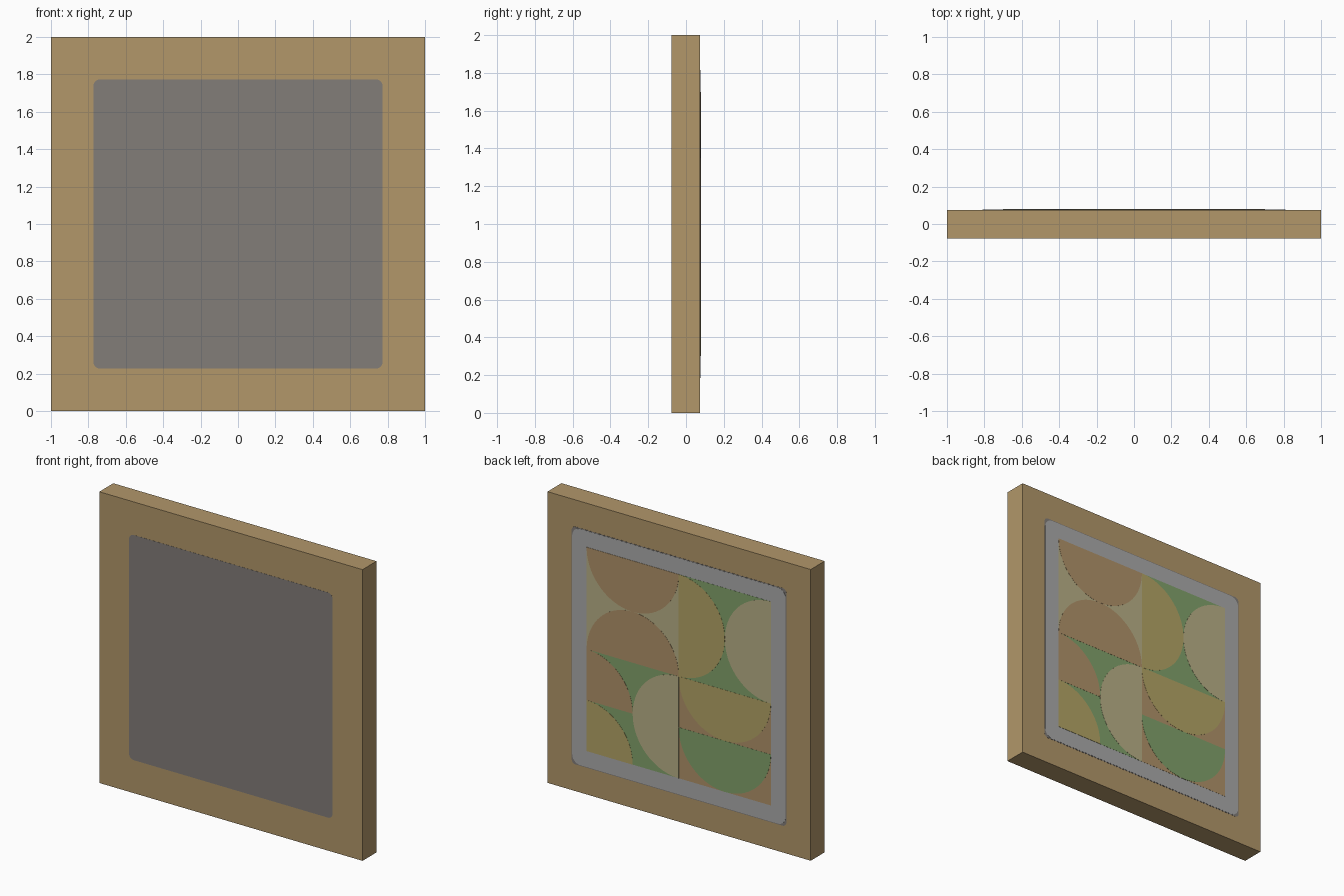
import bpy, bmesh, math

if "Cube" in bpy.data.objects:
    bpy.data.objects.remove(bpy.data.objects["Cube"])


def lin(c):
    c /= 255
    return c / 12.92 if c <= 0.04045 else ((c + 0.055) / 1.055) ** 2.4


def mat(name, r, g, b):
    m = bpy.data.materials.new(name)
    m.diffuse_color = (lin(r), lin(g), lin(b), 1)
    m.use_nodes = True
    m.node_tree.nodes["Principled BSDF"].inputs["Base Color"].default_value = m.diffuse_color
    return m


WOOD = mat("wood_brown", 178, 151, 106)
PANEL = mat("dark_grey", 130, 125, 121)
MOUNT = mat("light_grey", 171, 171, 171)
BROWN = mat("art_brown", 177, 147, 106)
BEIGE = mat("art_beige", 185, 176, 135)
OLIVE = mat("art_ochre", 179, 164, 102)
GREEN = mat("art_green", 130, 162, 107)


def plate(name, pts, y0, y1, material):
    """Extrude an (x, z) outline between two y depths."""
    bm = bmesh.new()
    a = [bm.verts.new((x, y0, z)) for x, z in pts]
    b = [bm.verts.new((x, y1, z)) for x, z in pts]
    bm.faces.new(a)
    bm.faces.new(b)
    n = len(pts)
    for i in range(n):
        j = (i + 1) % n
        bm.faces.new((a[i], a[j], b[j], b[i]))
    bmesh.ops.recalc_face_normals(bm, faces=bm.faces[:])
    me = bpy.data.meshes.new(name)
    bm.to_mesh(me)
    bm.free()
    me.materials.append(material)
    ob = bpy.data.objects.new(name, me)
    bpy.context.collection.objects.link(ob)
    return ob


def square(cx, cz, h):
    return [(cx - h, cz - h), (cx + h, cz - h), (cx + h, cz + h), (cx - h, cz + h)]


def rounded(h, r, steps=6):
    """Rounded square centred on the frame."""
    pts = []
    for k, (sx, sz) in enumerate(((1, 1), (-1, 1), (-1, -1), (1, -1))):
        for i in range(steps + 1):
            t = math.radians(90 * (k + i / steps))
            pts.append((sx * (h - r) + r * math.cos(t), 1 + sz * (h - r) + r * math.sin(t)))
    return pts


def sector(cx, cz, start, sweep, r=0.35):
    """Half disc, or quarter disc with its centre point."""
    n = sweep // 5
    pts = [(cx + r * math.cos(math.radians(start + sweep * i / n)),
            cz + r * math.sin(math.radians(start + sweep * i / n))) for i in range(n + 1)]
    return pts if sweep == 180 else pts + [(cx, cz)]


# wooden frame body
plate("frame", square(0, 1, 1.0), -0.077, 0.075, WOOD)
# grey panel on the front
plate("front_panel", rounded(0.773, 0.035), -0.078, -0.074, PANEL)
# backing and mount around the artwork
plate("backing_panel", rounded(0.816, 0.03), 0.072, 0.076, PANEL)
plate("mount_border", rounded(0.811, 0.06), 0.073, 0.077, MOUNT)

# four background tiles of the artwork
for name, cx, cz, m in (("tile_upper_left", 0.35, 1.35, BEIGE),
                        ("tile_upper_right", -0.35, 1.35, GREEN),
                        ("tile_lower_right", -0.35, 0.65, BROWN),
                        ("tile_lower_left", 0.35, 0.65, GREEN)):
    plate(name, square(cx, cz, 0.35), 0.074, 0.078, m)

# half discs and quarter discs: centre, start angle, sweep, colour
for i, (cx, cz, start, sweep, m) in enumerate((
        (0.35, 1.70, 180, 180, BROWN),
        (0.35, 1.00, 0, 180, BROWN),
        (0.00, 1.35, 90, 180, OLIVE),
        (-0.70, 1.35, -90, 180, BEIGE),
        (-0.35, 1.00, 180, 180, OLIVE),
        (-0.35, 0.65, 180, 180, GREEN),
        (0.00, 0.65, -90, 180, BEIGE),
        (0.70, 0.65, 90, 90, BROWN),
        (0.70, 0.30, 90, 90, OLIVE))):
    plate(f"art_shape_{i + 1}", sector(cx, cz, start, sweep), 0.075, 0.079, m)
